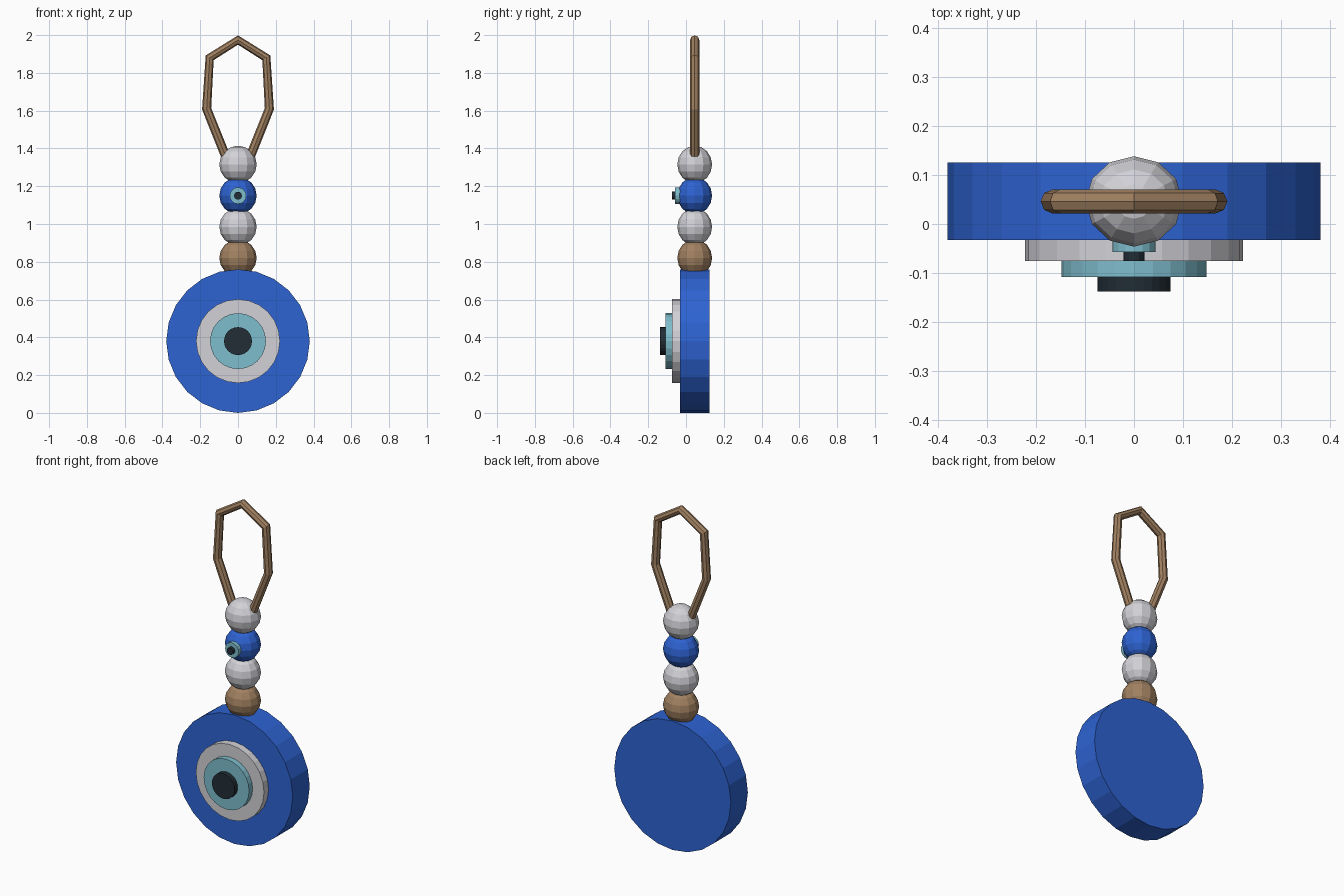
import bpy
import math

cube = bpy.data.objects.get("Cube")
if cube:
    bpy.data.objects.remove(cube, do_unlink=True)


def material(name, r, g, b):
    m = bpy.data.materials.new(name)
    m.use_nodes = True
    m.diffuse_color = (r, g, b, 1)
    bsdf = next(n for n in m.node_tree.nodes if n.type == 'BSDF_PRINCIPLED')
    bsdf.inputs["Base Color"].default_value = (r, g, b, 1)
    return m


BLUE = material("cobalt blue", 0.027, 0.125, 0.65)
WHITE = material("soft white", 0.64, 0.64, 0.68)
TEAL = material("pale teal", 0.21, 0.51, 0.61)
BLACK = material("pupil black", 0.015, 0.026, 0.036)
TAN = material("tan cord", 0.36, 0.22, 0.12)

BEAD_Y = 0.046


def finish(name, mat):
    ob = bpy.context.object
    ob.name = name
    ob.data.name = name
    ob.data.materials.append(mat)
    return ob


def disc(name, mat, radius, front, back, z, sides=24):
    """Flat disc whose axis runs front to back."""
    bpy.ops.mesh.primitive_cylinder_add(
        vertices=sides, radius=radius, depth=back - front,
        location=(0, (front + back) / 2, z), rotation=(math.pi / 2, 0, 0))
    return finish(name, mat)


def bead(name, mat, z):
    bpy.ops.mesh.primitive_uv_sphere_add(
        segments=12, ring_count=8, radius=0.099, location=(0, BEAD_Y, z))
    ob = finish(name, mat)
    ob.scale.y = 0.93
    return ob


# Large eye pendant: stacked discs stepping forward
EYE_Z = 0.38
disc("pendant_disc", BLUE, 0.38, -0.033, 0.125, EYE_Z)
disc("pendant_white_ring", WHITE, 0.222, -0.075, -0.033, EYE_Z)
disc("pendant_iris", TEAL, 0.148, -0.108, -0.075, EYE_Z)
disc("pendant_pupil", BLACK, 0.074, -0.137, -0.108, EYE_Z)

# Bead string
for name, mat, z in (("lower_tan_bead", TAN, 0.82), ("lower_white_bead", WHITE, 0.985),
                     ("blue_bead", BLUE, 1.15), ("upper_white_bead", WHITE, 1.315)):
    bead(name, mat, z)

# Small eye on the blue bead
disc("bead_iris", TEAL, 0.044, -0.057, -0.02, 1.15, 16)
disc("bead_pupil", BLACK, 0.021, -0.075, -0.057, 1.15, 12)

# Hanging loop: mirrored half outline swept with an octagonal section
half = [(0.068, 1.365), (0.166, 1.61), (0.15, 1.88)]
path = [(-x, z) for x, z in half] + [(0, 1.974)] + [(x, z) for x, z in reversed(half)]
curve = bpy.data.curves.new("cord_loop", 'CURVE')
curve.dimensions = '3D'
curve.bevel_depth = 0.0245
curve.bevel_resolution = 2
curve.use_fill_caps = True
spline = curve.splines.new('POLY')
spline.points.add(len(path) - 1)
for point, (x, z) in zip(spline.points, path):
    point.co = (x, BEAD_Y, z, 1)
spline.use_smooth = False
curve.materials.append(TAN)
loop = bpy.data.objects.new("cord_loop", curve)
bpy.context.collection.objects.link(loop)
